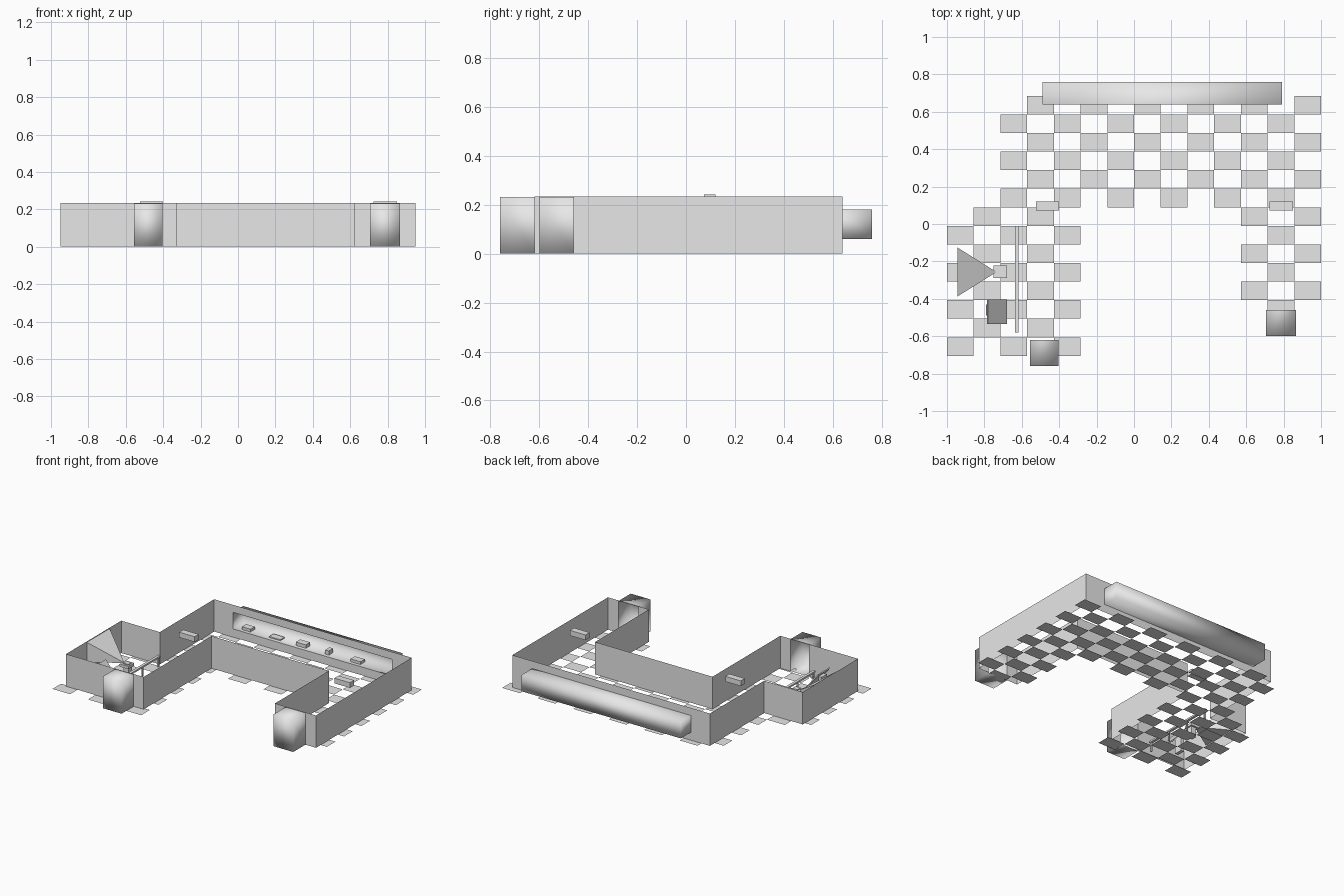
import bpy, bmesh

cube = bpy.data.objects.get("Cube")
if cube:
    bpy.data.objects.remove(cube, do_unlink=True)

grey = bpy.data.materials.new("plain_grey")
grey.use_nodes = True
grey.diffuse_color = (0.8, 0.8, 0.8, 1)
grey.node_tree.nodes["Principled BSDF"].inputs["Base Color"].default_value = (0.8, 0.8, 0.8, 1)

H = 0.235  # wall height


def finish(name, bm, smooth=False):
    mesh = bpy.data.meshes.new(name)
    bm.to_mesh(mesh)
    bm.free()
    mesh.materials.append(grey)
    for p in mesh.polygons:
        p.use_smooth = smooth
    obj = bpy.data.objects.new(name, mesh)
    bpy.context.collection.objects.link(obj)
    return obj


def quad(bm, *points):
    return bm.faces.new([bm.verts.new(p) for p in points])


def box(name, x, y, z, open_back=False, open_front=False, smooth=False):
    """Box from (min, max) ranges, optionally open on its +y or -y side."""
    bm = bmesh.new()
    bmesh.ops.create_cube(bm, size=1)
    for v in bm.verts:
        v.co = [r[0] + (c + 0.5) * (r[1] - r[0]) for c, r in zip(v.co, (x, y, z))]
    bm.normal_update()
    drop = [f for f in bm.faces if (open_back and f.normal.y > 0.9)
            or (open_front and f.normal.y < -0.9)]
    bmesh.ops.delete(bm, geom=drop, context='FACES_ONLY')
    return finish(name, bm, smooth)


# Checkered floor: 14 x 14 grid covering the U-shaped plan
bm = bmesh.new()
tw, td = 2 / 14, 1.39 / 14
for row in range(14):
    for col in range(14):
        hall = row < 6 and col >= 2
        left_room = row >= 6 and col <= 4
        right_wing = 6 <= row < 12 and col >= 11
        if (row + col) % 2 and (hall or left_room or right_wing):
            x, y = -1 + col * tw, 0.685 - row * td
            quad(bm, (x, y - td, 0), (x + tw, y - td, 0), (x + tw, y, 0), (x, y, 0))
finish("floor_tiles", bm)

# Thin walls around the plan; openings are (start, end, bottom, top) in x
outline = [(-0.95, -0.62), (-0.325, -0.62), (-0.325, 0.16), (0.62, 0.16),
           (0.62, -0.46), (0.95, -0.46), (0.95, 0.64), (-0.64, 0.64),
           (-0.64, 0.015), (-0.95, 0.015)]
openings = {0: (-0.555, -0.405, 0, H - 0.004),
            4: (0.705, 0.865, 0, H - 0.004),
            6: (0.79, -0.49, 0.06, 0.18)}
bm = bmesh.new()


def wall(a, b, z0, z1):
    if z1 > z0:
        quad(bm, (*a, z0), (*b, z0), (*b, z1), (*a, z1))


for i, a in enumerate(outline):
    b = outline[(i + 1) % len(outline)]
    if i in openings:
        x0, x1, low, high = openings[i]
        p, q = (x0, a[1]), (x1, a[1])
        wall(a, p, 0, H)
        wall(q, b, 0, H)
        wall(p, q, 0, low)
        wall(p, q, high, H)
    else:
        wall(a, b, 0, H)
finish("walls", bm)

# Recesses opening off the walls
box("left_alcove", (-0.555, -0.405), (-0.76, -0.62), (0, H - 0.004), open_back=True, smooth=True)
box("right_alcove", (0.705, 0.865), (-0.60, -0.46), (0, H - 0.004), open_back=True, smooth=True)
box("display_recess", (-0.49, 0.79), (0.64, 0.76), (0.06, 0.18), open_front=True, smooth=True)

# Small exhibits in the display recess
for i, (x, w, h) in enumerate([(-0.40, 0.07, 0.02), (-0.17, 0.09, 0.008), (0.04, 0.08, 0.025),
                               (0.25, 0.03, 0.03), (0.48, 0.08, 0.02)]):
    box(f"exhibit_{i + 1}", (x - w / 2, x + w / 2), (0.665, 0.715), (0.061, 0.061 + h))

# Hanging signs across the two passages
for side, x in (("left", -0.4625), ("right", 0.7875)):
    box(f"{side}_sign", (x - 0.0625, x + 0.0625), (0.073, 0.12), (0.205, 0.243))

# Low barrier on posts
box("barrier_rail", (-0.637, -0.617), (-0.58, -0.01), (0.068, 0.08))
for i in range(4):
    y = -0.57 + i * 0.183
    box(f"barrier_post_{i + 1}", (-0.632, -0.622), (y - 0.005, y + 0.005), (0, 0.068))

# Projector on its stand
box("projector_stand", (-0.73, -0.69), (-0.275, -0.235), (0, 0.07))
box("projector", (-0.75, -0.68), (-0.288, -0.222), (0.07, 0.09))
box("projector_cap", (-0.73, -0.69), (-0.275, -0.238), (0.09, 0.097))

# Beam widening from the projector to the wall
bm = bmesh.new()
tip = bm.verts.new((-0.735, -0.257, 0.09))
base = [bm.verts.new((-0.945, y, z)) for y, z in
        ((-0.388, 0.085), (-0.125, 0.085), (-0.125, 0.233), (-0.388, 0.233))]
for i in range(4):
    bm.faces.new((base[i], base[(i + 1) % 4], tip))
bm.faces.new(base[::-1])
bmesh.ops.recalc_face_normals(bm, faces=bm.faces[:])
finish("projector_beam", bm)

# Tilted panel with a support behind it
bm = bmesh.new()
front = quad(bm, (-0.68, -0.535, 0.04), (-0.68, -0.405, 0.04),
             (-0.78, -0.405, 0.16), (-0.78, -0.535, 0.16))
panel = finish("tilted_panel", bm)
solid = panel.modifiers.new("thickness", 'SOLIDIFY')
solid.thickness = 0.008
box("panel_support", (-0.79, -0.765), (-0.49, -0.43), (0, 0.13))
